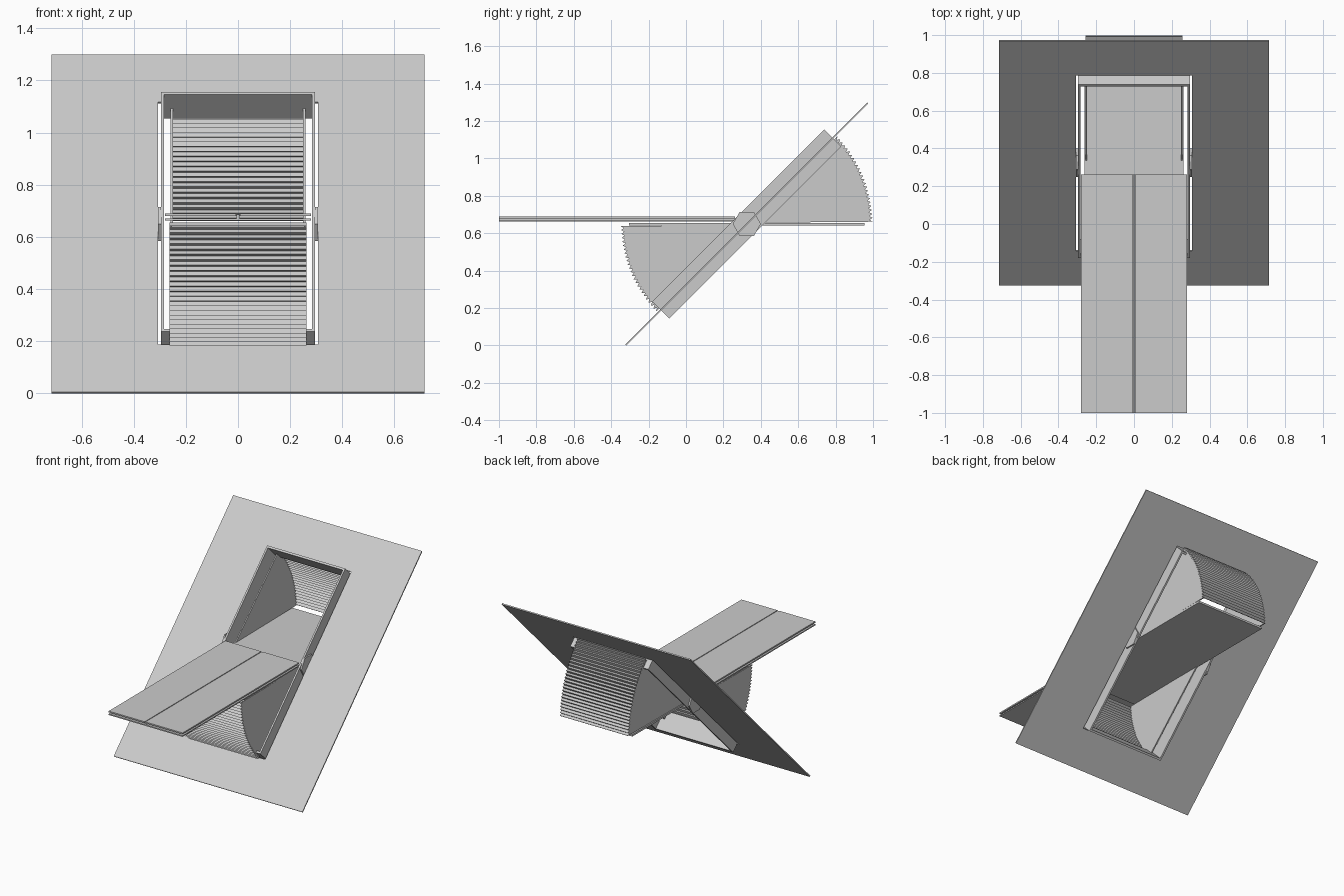
import bpy, bmesh
from math import sin, cos, radians, pi
from mathutils import Matrix

if "Cube" in bpy.data.objects:
    bpy.data.objects.remove(bpy.data.objects["Cube"])

PY, PZ = 0.325, 0.65                      # pivot axis position
TILT = Matrix.Translation((0, PY, PZ)) @ Matrix.Rotation(radians(45), 4, 'X')


def make(name, verts, faces, mat=None):
    me = bpy.data.meshes.new(name)
    me.from_pydata(verts, [], faces)
    bm = bmesh.new()
    bm.from_mesh(me)
    bmesh.ops.recalc_face_normals(bm, faces=bm.faces)
    bm.to_mesh(me)
    bm.free()
    ob = bpy.data.objects.new(name, me)
    bpy.context.collection.objects.link(ob)
    if mat:
        ob.matrix_world = mat
    return ob


def box(name, x0, x1, y0, y1, z0, z1, mat=None):
    v = [(x, y, z) for x in (x0, x1) for y in (y0, y1) for z in (z0, z1)]
    f = [(0, 1, 3, 2), (4, 6, 7, 5), (0, 4, 5, 1), (2, 3, 7, 6), (0, 2, 6, 4), (1, 5, 7, 3)]
    return make(name, v, f, mat)


def prism(name, pts, x0, x1):
    """Closed (y, z) outline extruded along x."""
    n = len(pts)
    v = [(x0, y, z) for y, z in pts] + [(x1, y, z) for y, z in pts]
    f = [tuple(range(n)), tuple(range(n, 2 * n))]
    f += [(i, (i + 1) % n, n + (i + 1) % n, n + i) for i in range(n)]
    return make(name, v, f)


def ring(name, ox, oy, ix, iy, z0, z1, mat):
    """Rectangular plate or frame with a rectangular opening."""
    v = []
    for z in (z0, z1):
        for hx, hy in ((ox, oy), (ix, iy)):
            v += [(-hx, -hy, z), (hx, -hy, z), (hx, hy, z), (-hx, hy, z)]
    f = []
    for i in range(4):
        j = (i + 1) % 4
        f += [(i, j, 4 + j, 4 + i), (8 + i, 8 + j, 12 + j, 12 + i),
              (i, j, 8 + j, 8 + i), (4 + i, 4 + j, 12 + j, 12 + i)]
    return make(name, v, f, mat)


# sloped roof sheet with opening, and the deep window frame in it
ring("roof_sheet", 0.715, 0.915, 0.306, 0.658, -0.004, 0.004, TILT)
ring("window_frame", 0.296, 0.65, 0.284, 0.636, -0.065, 0.065, TILT)

# horizontal sash
box("sash_panel", -0.262, 0.262, PY - 0.63, PY + 0.63, 0.642, 0.656)

# concertina bellows: pleated arc with a sector wall on each side
TEETH = 24


def bellows(name, sign, hw):
    a0, a1 = radians(1), radians(44)
    arc = []
    for i in range(2 * TEETH + 1):
        a = a0 + (a1 - a0) * i / (2 * TEETH)
        r = 0.672 if i % 2 == 0 else 0.655
        arc.append((PY + sign * r * cos(a), PZ + sign * r * sin(a)))
    n = len(arc)
    v = [(-hw, y, z) for y, z in arc] + [(hw, y, z) for y, z in arc]
    pleats = make(name + "_pleats", v, [(i, i + 1, n + i + 1, n + i) for i in range(n - 1)])
    m = pleats.modifiers.new("thickness", 'SOLIDIFY')
    m.thickness = 0.003
    m.offset = 0
    wall = [(PY + sign * 0.01, PZ + sign * 0.006)] + arc
    for s in (-1, 1):
        prism(name + "_side_wall", wall, s * hw, s * (hw - 0.008))


bellows("upper_bellows", 1, 0.258)
bellows("lower_bellows", -1, 0.262)

# projecting double-layer canopy with a central rod
for s in (-1, 1):
    box("canopy_top_panel", s * 0.007, s * 0.28, -1, 0.262, 0.680, 0.689)
box("canopy_lower_panel", -0.28, 0.28, -1, 0.262, 0.662, 0.670)
box("canopy_rod", -0.005, 0.005, -1, 0.262, 0.670, 0.686)

# hexagonal pivots on both sides
hexagon = [(PY + 0.075 * cos(k * pi / 3), PZ + 0.075 * sin(k * pi / 3)) for k in range(6)]
for s in (-1, 1):
    prism("hex_pivot", hexagon, s * 0.296, s * 0.306)
